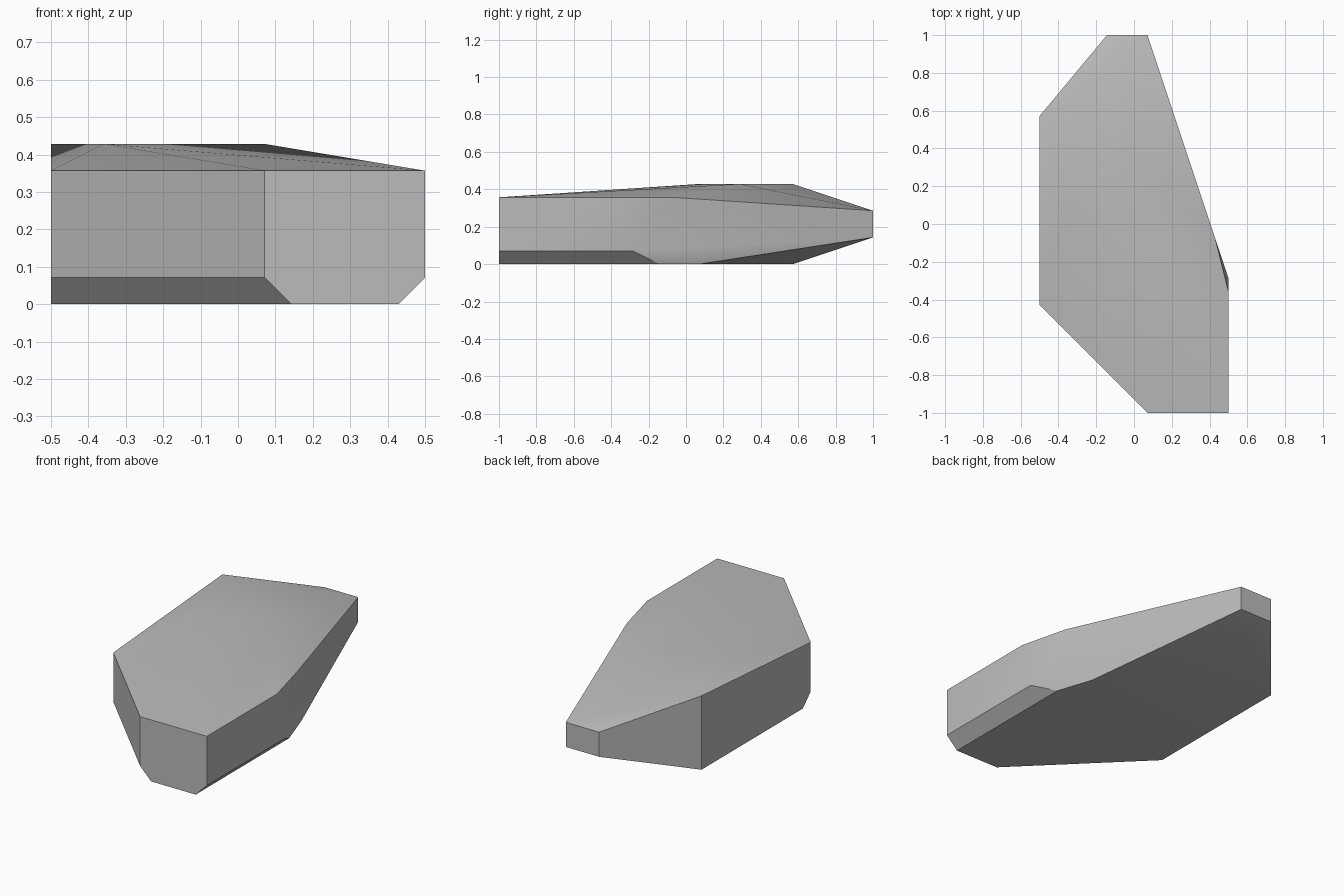
import bpy
import bmesh
import math

default_cube = bpy.data.objects.get("Cube")
if default_cube:
    bpy.data.objects.remove(default_cube, do_unlink=True)

GRID = 1 / 14  # the stone is chiselled on a coarse grid

# One grey stone colour
stone = bpy.data.materials.new("stone_grey")
stone.use_nodes = True
grey = (0.5, 0.5, 0.5, 1)
stone.diffuse_color = grey
stone.node_tree.nodes["Principled BSDF"].inputs["Base Color"].default_value = grey

# Outlines of the boulder, each a height with its plan corners
underside = (0, [(6, -14), (2, -14), (-7, -5), (-7, 8), (5, 1), (6, -2)])
lower_bevel = (1, [(7, -14), (1, -14), (-7, -6), (7, -4)])
tip_bottom = (2, [(1, 14), (-2, 14)])
tip_top = (4, [(1, 14), (-2, 14)])
shoulder = (5, [(7, -14), (1, -14), (-7, -6), (7, -5), (6, -1)])
crown = (6, [(-7, 8), (-5, 1), (1, 4)])

# Wrap the outlines in one faceted convex shell
bm = bmesh.new()
for height, corners in (underside, lower_bevel, tip_bottom, tip_top, shoulder, crown):
    for x, y in corners:
        bm.verts.new((x * GRID, y * GRID, height * GRID))
bmesh.ops.convex_hull(bm, input=list(bm.verts))
loose = [v for v in bm.verts if not v.link_faces]
bmesh.ops.delete(bm, geom=loose, context="VERTS")

# Merge triangles that lie in the same plane
bmesh.ops.dissolve_limit(bm, angle_limit=math.radians(0.5),
                         verts=list(bm.verts), edges=list(bm.edges))
bmesh.ops.recalc_face_normals(bm, faces=list(bm.faces))

mesh = bpy.data.meshes.new("boulder")
bm.to_mesh(mesh)
bm.free()
mesh.materials.append(stone)
boulder = bpy.data.objects.new("boulder", mesh)
bpy.context.collection.objects.link(boulder)

# Soft shading across shallow facets, crisp chiselled corners
bpy.ops.object.select_all(action="DESELECT")
boulder.select_set(True)
bpy.context.view_layer.objects.active = boulder
bpy.ops.object.shade_smooth_by_angle(angle=math.radians(30))
